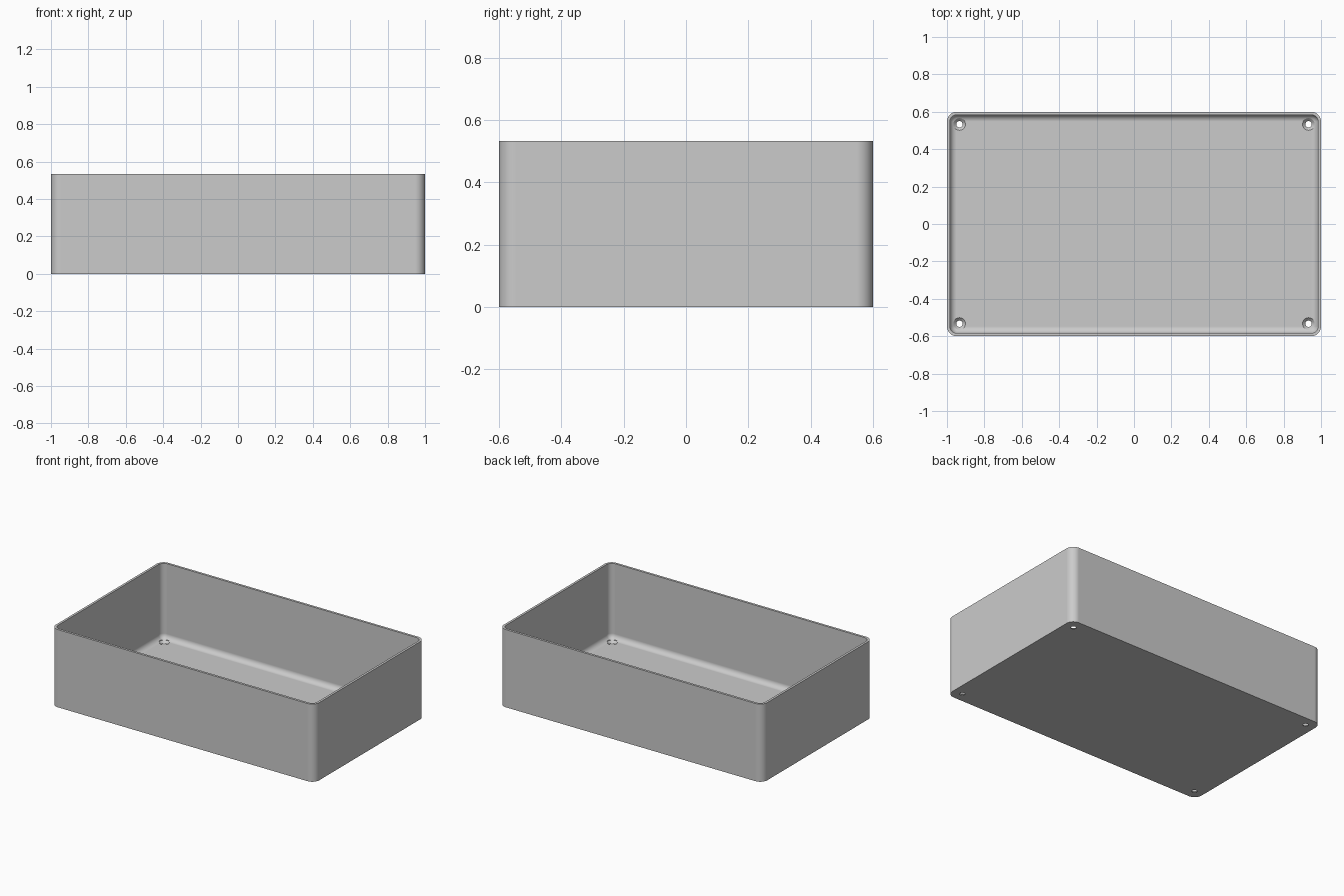
import bpy, bmesh
from math import sin, cos, pi

cube = bpy.data.objects.get("Cube")
if cube:
    bpy.data.objects.remove(cube, do_unlink=True)

HALF_X, HALF_Y, HEIGHT = 1.0, 0.6, 0.533
CORNER, WALL, FLOOR, FILLET = 0.053, 0.016, 0.016, 0.036
SEGMENTS = 10

grey = bpy.data.materials.new("plain grey")
grey.use_nodes = True
colour = (0.6, 0.6, 0.6, 1)
grey.diffuse_color = colour
grey.node_tree.nodes["Principled BSDF"].inputs["Base Color"].default_value = colour


def rounded_ring(bm, inset, z):
    """Loop of vertices around a rounded rectangle."""
    radius = CORNER - inset
    ring = []
    for quarter, (sx, sy) in enumerate([(1, 1), (-1, 1), (-1, -1), (1, -1)]):
        for i in range(SEGMENTS + 1):
            a = (quarter + i / SEGMENTS) * pi / 2
            ring.append(bm.verts.new((sx * (HALF_X - CORNER) + radius * cos(a),
                                      sy * (HALF_Y - CORNER) + radius * sin(a), z)))
    return ring


def finish(bm, name):
    bmesh.ops.recalc_face_normals(bm, faces=bm.faces)
    mesh = bpy.data.meshes.new(name)
    bm.to_mesh(mesh)
    bm.free()
    obj = bpy.data.objects.new(name, mesh)
    bpy.context.collection.objects.link(obj)
    mesh.materials.append(grey)
    return obj


# Open tray: outer wall, rim, inner wall and filleted floor as one loft
profile = [(0, 0), (0, HEIGHT), (WALL, HEIGHT)]
for i in range(SEGMENTS + 1):
    a = i / SEGMENTS * pi / 2
    profile.append((WALL + FILLET * (1 - cos(a)), FLOOR + FILLET * (1 - sin(a))))

bm = bmesh.new()
rings = [rounded_ring(bm, inset, z) for inset, z in profile]
for low, high in zip(rings, rings[1:]):
    for i in range(len(low)):
        j = (i + 1) % len(low)
        bm.faces.new((low[i], low[j], high[j], high[i]))
bm.faces.new(rings[0])
bm.faces.new(rings[-1])
tray = finish(bm, "tray")

# Countersunk screw holes: revolved cutters in the four corners
hole_profile = [(0.017, -0.02), (0.017, 0.001), (0.033, FLOOR + 0.001), (0.033, 0.08)]
SIDES = 32
bm = bmesh.new()
for sx in (-1, 1):
    for sy in (-1, 1):
        loops = [[bm.verts.new((sx * 0.933 + r * cos(k * 2 * pi / SIDES),
                                sy * 0.533 + r * sin(k * 2 * pi / SIDES), z))
                  for k in range(SIDES)] for r, z in hole_profile]
        for low, high in zip(loops, loops[1:]):
            for i in range(SIDES):
                j = (i + 1) % SIDES
                bm.faces.new((low[i], low[j], high[j], high[i]))
        bm.faces.new(loops[0])
        bm.faces.new(loops[-1])
cutter = finish(bm, "screw_hole_cutter")
cutter.hide_render = True

cut = tray.modifiers.new("screw holes", 'BOOLEAN')
cut.operation = 'DIFFERENCE'
cut.solver = 'EXACT'
cut.object = cutter
bpy.ops.object.select_all(action='DESELECT')
bpy.context.view_layer.objects.active = tray
tray.select_set(True)
bpy.ops.object.modifier_apply(modifier=cut.name)
bpy.data.objects.remove(cutter, do_unlink=True)

# Smooth fillets, crisp rim and hole edges, flat walls
bpy.ops.object.shade_smooth_by_angle(angle=pi / 6)
weighted = tray.modifiers.new("flat walls", 'WEIGHTED_NORMAL')
weighted.keep_sharp = True
